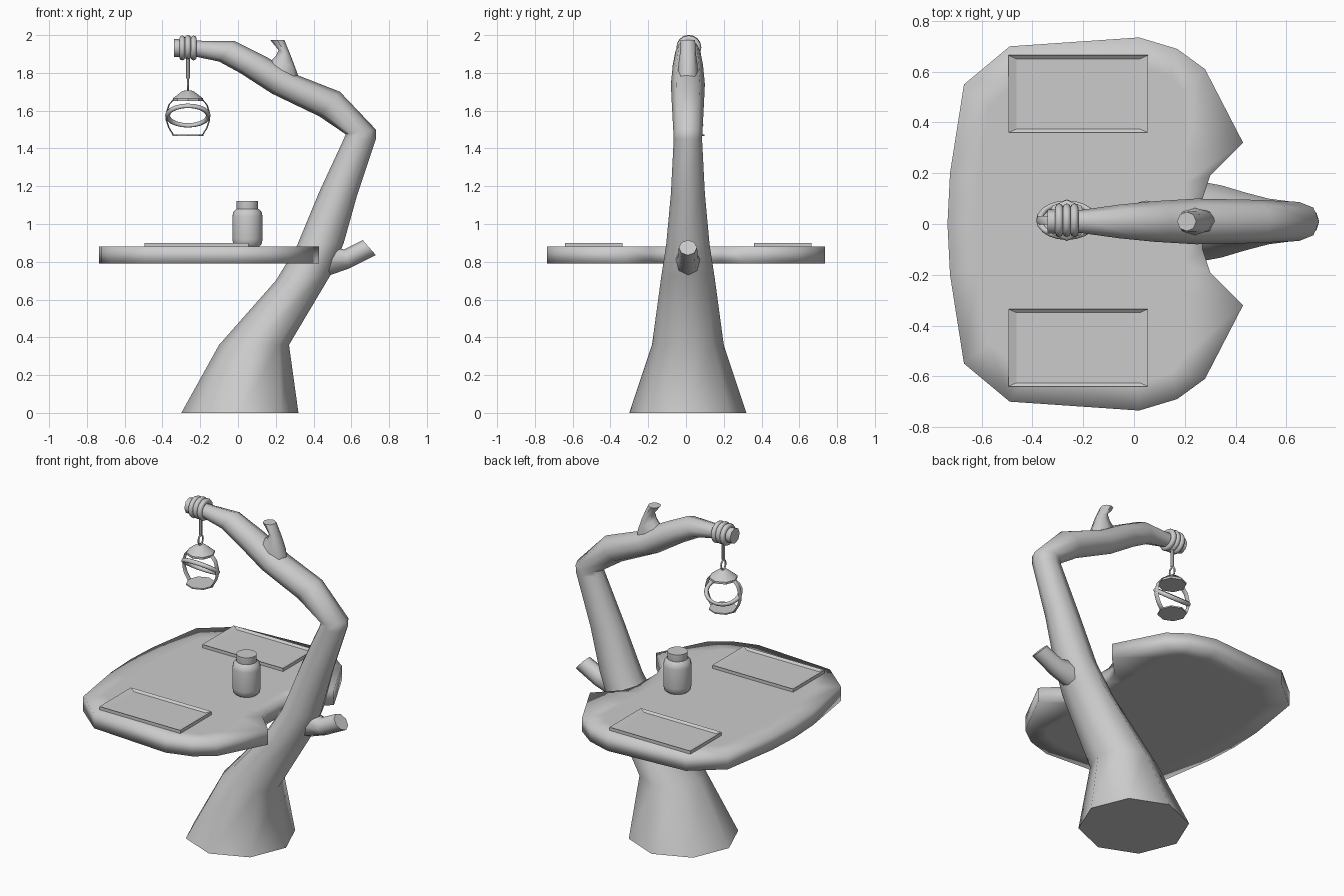
import bpy, bmesh, math
from math import pi, sin, cos, radians

if "Cube" in bpy.data.objects:
    bpy.data.objects.remove(bpy.data.objects["Cube"])


def finish(name, bm, angle=None):
    bmesh.ops.recalc_face_normals(bm, faces=bm.faces[:])
    me = bpy.data.meshes.new(name)
    bm.to_mesh(me)
    bm.free()
    ob = bpy.data.objects.new(name, me)
    bpy.context.collection.objects.link(ob)
    shade(ob, angle)
    return ob


def shade(ob, angle):
    bpy.ops.object.select_all(action='DESELECT')
    ob.select_set(True)
    bpy.context.view_layer.objects.active = ob
    if angle is None:
        bpy.ops.object.shade_smooth()
    elif angle > 0:
        bpy.ops.object.shade_smooth_by_angle(angle=radians(angle))


def skin(bm, loops):
    for a, b in zip(loops, loops[1:]):
        n = len(a)
        for i in range(n):
            j = (i + 1) % n
            bm.faces.new((a[i], a[j], b[j], b[i]))
    bm.faces.new(loops[0])
    bm.faces.new(loops[-1])


def loft(name, rings, n=8, cy=0.01, angle=60):
    """Each ring: two opposite edge points in xz, plus the y half-width."""
    bm = bmesh.new()
    loops = []
    for xa, za, xb, zb, ry in rings:
        loop = []
        for i in range(n):
            c, s = cos(2 * pi * i / n), sin(2 * pi * i / n)
            loop.append(bm.verts.new(((xa + xb) / 2 + c * (xb - xa) / 2, cy + s * ry,
                                      (za + zb) / 2 + c * (zb - za) / 2)))
        loops.append(loop)
    skin(bm, loops)
    return finish(name, bm, angle)


def lathe(name, profile, x, y, n, angle=40):
    return loft(name, [(x - r, z, x + r, z, r) for r, z in profile], n, y, angle)


def ring(name, loc, major, minor, rot=(0, 0, 0), scale=(1, 1, 1), seg=16):
    bpy.ops.mesh.primitive_torus_add(location=loc, rotation=rot, major_radius=major,
                                     minor_radius=minor, major_segments=seg, minor_segments=8)
    ob = bpy.context.object
    ob.name = name
    ob.scale = scale
    shade(ob, None)


def box(bm, x0, x1, y0, y1, z0, z1):
    loops = [[bm.verts.new((x, y, z)) for x, y in ((x0, y0), (x1, y0), (x1, y1), (x0, y1))]
             for z in (z0, z1)]
    skin(bm, loops)


# Bent trunk that turns into the overhanging branch
loft("trunk", [
    (-0.30, 0.00, 0.32, 0.00, 0.31),
    (-0.10, 0.36, 0.27, 0.36, 0.19),
    (0.20, 0.70, 0.49, 0.73, 0.142),
    (0.31, 0.88, 0.56, 0.90, 0.115),
    (0.43, 1.17, 0.63, 1.15, 0.09),
    (0.56, 1.45, 0.73, 1.45, 0.075),
    (0.57, 1.475, 0.73, 1.50, 0.077),
    (0.43, 1.57, 0.54, 1.70, 0.085),
    (0.18, 1.69, 0.31, 1.79, 0.09),
    (0.01, 1.80, 0.15, 1.885, 0.08),
    (-0.10, 1.86, -0.02, 1.97, 0.066),
    (-0.22, 1.885, -0.19, 1.97, 0.046),
    (-0.34, 1.885, -0.34, 1.98, 0.047),
])

# Broken twigs
loft("lower_twig", [
    (0.44, 0.90, 0.46, 0.72, 0.07),
    (0.56, 0.865, 0.59, 0.765, 0.055),
    (0.66, 0.915, 0.73, 0.835, 0.048),
])
loft("upper_twig", [
    (0.13, 1.82, 0.33, 1.75, 0.055),
    (0.20, 1.89, 0.31, 1.81, 0.05),
    (0.215, 1.92, 0.28, 1.89, 0.042),
    (0.17, 1.975, 0.245, 1.975, 0.038),
])

# Table top with a notch around the trunk
half = [(-0.735, 0), (-0.725, 0.2), (-0.67, 0.55), (-0.49, 0.70), (0.02, 0.735), (0.17, 0.69),
        (0.28, 0.61), (0.43, 0.32), (0.30, 0.19), (0.27, 0.1), (0.27, 0)]
outline = half + [(x, -y) for x, y in reversed(half[1:-1])]
inner = [(min(x * 0.85, 0.2), y * 0.85) for x, y in outline]
bm = bmesh.new()
skin(bm, [[bm.verts.new((x, y, z)) for x, y in pts]
          for pts, z in ((inner, 0.79), (outline, 0.79), (outline, 0.88), (inner, 0.88))])
finish("table_top", bm)

# Two framed trays with recessed panels
for name, y0 in (("back_tray", 0.36), ("front_tray", -0.64)):
    bm = bmesh.new()
    box(bm, -0.495, 0.055, y0, y0 + 0.305, 0.878, 0.90)
    bm.normal_update()
    bmesh.ops.recalc_face_normals(bm, faces=bm.faces[:])
    top = max(bm.faces, key=lambda f: f.calc_center_median().z)
    bmesh.ops.inset_region(bm, faces=[top], thickness=0.02)
    for v in top.verts:
        v.co.z -= 0.012
        v.co.x += 0.017 if v.co.x < -0.2 else -0.017
    finish(name, bm, 0)

# Jar with lid
lathe("jar", [(0.062, 0.88), (0.075, 0.892), (0.08, 0.92), (0.08, 1.04), (0.075, 1.065),
              (0.058, 1.08)], 0.05, 0.012, 16)
lathe("jar_lid", [(0.055, 1.07), (0.057, 1.08), (0.057, 1.122)], 0.05, 0.012, 16)

# Rope coils round the branch end, with a hanging cord
LX, LY = -0.265, 0.015
for i in (-1, 0, 1):
    ring(f"rope_coil_{i + 2}", (LX + i * 0.03, LY, 1.935 + (0.0 if i == 0 else -0.003)),
         0.05, 0.016, (0, pi / 2, 0))
lathe("cord", [(0.01, 1.77), (0.01, 1.90)], LX, LY, 8)
ring("hook_ring", (LX, LY, 1.738), 0.022, 0.005, (0, pi / 2, 0), (1.3, 1, 1), 12)

# Lantern: cap, floor plate, side straps and slanted hoop
lathe("lantern_cap", [(0.08, 1.652), (0.08, 1.665), (0.032, 1.702), (0.012, 1.708)], LX, LY, 8, 30)
lathe("lantern_floor", [(0.082, 1.466), (0.082, 1.474)], LX, LY, 8, 30)
for name, s in (("lantern_strap_left", -1), ("lantern_strap_right", 1)):
    path = [(0.08, 1.66), (0.105, 1.63), (0.118, 1.585), (0.118, 1.55), (0.105, 1.51), (0.08, 1.47)]
    loft(name, [(LX + s * (d - 0.008), z, LX + s * d, z, 0.016) for d, z in path], 8, LY)
ring("lantern_hoop", (LX, LY, 1.574), 0.108, 0.013, (-radians(38), 0, 0), (1, 0.78, 1), 20)
